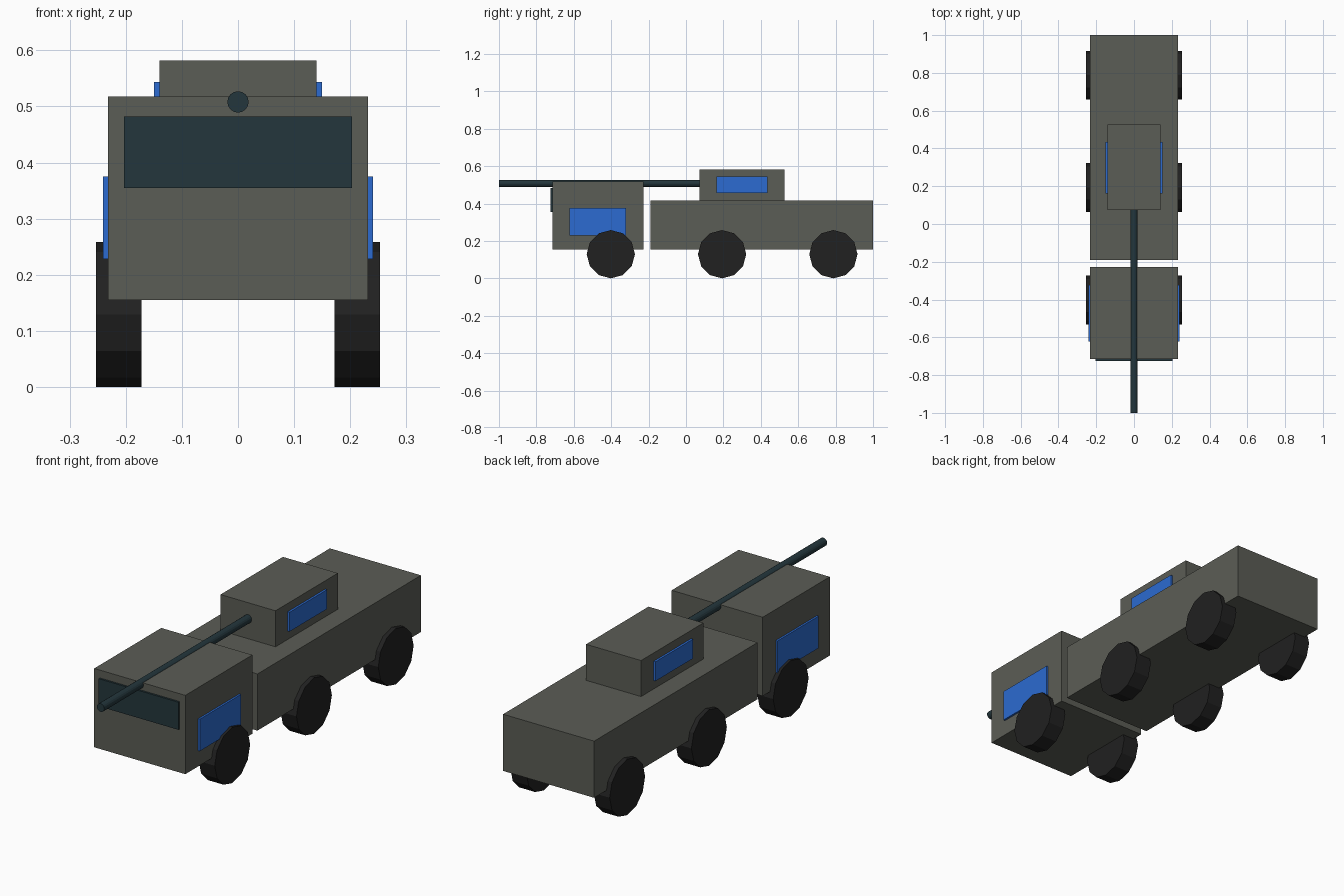
import bpy
from math import pi

cube = bpy.data.objects.get("Cube")
if cube:
    bpy.data.objects.remove(cube, do_unlink=True)


def material(name, rgb):
    m = bpy.data.materials.new(name)
    m.use_nodes = True
    m.diffuse_color = (*rgb, 1)
    m.node_tree.nodes["Principled BSDF"].inputs["Base Color"].default_value = (*rgb, 1)
    return m


ARMOUR = material("grey_green_armour", (0.105, 0.109, 0.092))
DARK = material("dark_teal", (0.017, 0.037, 0.045))
BLUE = material("blue_panel", (0.025, 0.147, 0.638))
RUBBER = material("black_rubber", (0.015, 0.015, 0.015))


def box(name, mat, x, y, z):
    """Box spanning the given (low, high) ranges."""
    bpy.ops.mesh.primitive_cube_add(size=1, location=[(a + b) / 2 for a, b in (x, y, z)])
    o = bpy.context.object
    o.name = name
    o.scale = [b - a for a, b in (x, y, z)]
    bpy.ops.object.transform_apply(location=False, rotation=False, scale=True)
    o.data.materials.append(mat)
    return o


def cylinder(name, mat, radius, depth, location, rotation, sides):
    bpy.ops.mesh.primitive_cylinder_add(vertices=sides, radius=radius, depth=depth,
                                        location=location, rotation=rotation)
    o = bpy.context.object
    o.name = name
    o.data.materials.append(mat)
    return o


W = 0.232      # half width of the hull
TURRET = 0.14  # half width of the turret

# Hull, cab and turret
box("rear_body", ARMOUR, (-W, W), (-0.19, 1.0), (0.155, 0.416))
box("cab", ARMOUR, (-W, W), (-0.715, -0.227), (0.155, 0.518))
box("turret", ARMOUR, (-TURRET, TURRET), (0.073, 0.527), (0.41, 0.582))

# Windscreen plate
box("windscreen", DARK, (-0.203, 0.203), (-0.724, -0.715), (0.355, 0.482))

# Gun barrel, rooted inside the turret
cylinder("gun_barrel", DARK, 0.019, 1.12, (0, -0.44, 0.508), (pi / 2, 0, 0), 16)

# Side panels and wheels
for side, s in (("left", 1), ("right", -1)):
    def span(a, b):
        return sorted((s * a, s * b))

    box(side + "_door_panel", BLUE, span(W, W + 0.009), (-0.622, -0.322), (0.228, 0.375))
    box(side + "_turret_panel", BLUE, span(TURRET, TURRET + 0.0098), (0.162, 0.435), (0.455, 0.544))
    for place, y in (("front", -0.402), ("middle", 0.193), ("rear", 0.788)):
        cylinder(f"{place}_{side}_wheel", RUBBER, 0.129, 0.081,
                 (s * 0.2125, y, 0.129), (0, pi / 2, 0), 12)
